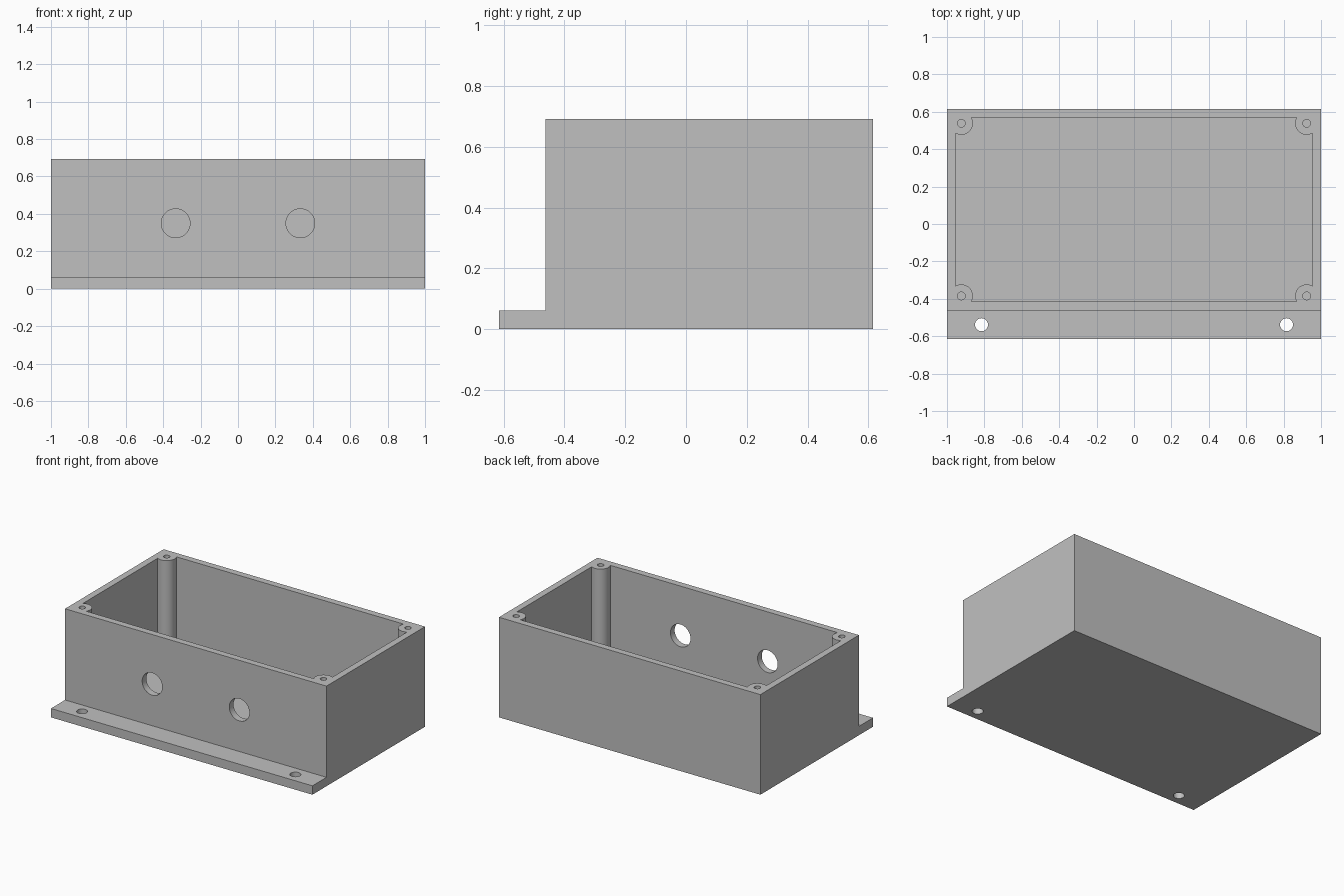
import bpy, bmesh, math
from mathutils import Matrix, Vector

if "Cube" in bpy.data.objects:
    bpy.data.objects.remove(bpy.data.objects["Cube"])

U = 1 / 65          # one millimetre of the 130 mm long box
H = 45 * U          # total height
WALL = 3 * U
FRONT = -30 * U     # front wall plane
BACK = 40 * U       # back wall plane
FLANGE = 4 * U      # flange thickness

grey = bpy.data.materials.new("light grey")
grey.diffuse_color = (0.53, 0.53, 0.53, 1)
grey.use_nodes = True
grey.node_tree.nodes["Principled BSDF"].inputs["Base Color"].default_value = grey.diffuse_color


def make_object(name, bm):
    bmesh.ops.recalc_face_normals(bm, faces=bm.faces)
    mesh = bpy.data.meshes.new(name)
    bm.to_mesh(mesh)
    bm.free()
    mesh.materials.append(grey)
    obj = bpy.data.objects.new(name, mesh)
    bpy.context.collection.objects.link(obj)
    return obj


def cylinders(name, radius, depth, centres, along_y=False, sides=64):
    bm = bmesh.new()
    turn = Matrix.Rotation(math.pi / 2, 4, 'X') if along_y else Matrix()
    for c in centres:
        bmesh.ops.create_cone(bm, cap_ends=True, segments=sides, radius1=radius,
                              radius2=radius, depth=depth,
                              matrix=Matrix.Translation(c) @ turn)
    return make_object(name, bm)


def cut(target, cutter):
    mod = target.modifiers.new("cut", 'BOOLEAN')
    mod.operation, mod.solver, mod.object = 'DIFFERENCE', 'EXACT', cutter
    bpy.context.view_layer.objects.active = target
    bpy.ops.object.modifier_apply(modifier=mod.name)
    bpy.data.objects.remove(cutter)


# Box with front flange: L-shaped side profile swept along x
bm = bmesh.new()
profile = [(-BACK, 0), (BACK, 0), (BACK, H), (FRONT, H), (FRONT, FLANGE), (-BACK, FLANGE)]
face = bm.faces.new([bm.verts.new((-1, y, z)) for y, z in profile])
swept = bmesh.ops.extrude_face_region(bm, geom=[face])
bmesh.ops.translate(bm, vec=(2, 0, 0),
                    verts=[g for g in swept["geom"] if isinstance(g, bmesh.types.BMVert)])
enclosure = make_object("enclosure", bm)

# Cavity, leaving round screw posts in the corners
bm = bmesh.new()
top = H + 0.1
size = Vector((2 - 2 * WALL, BACK - FRONT - 2 * WALL, top - WALL))
centre = Vector((0, (BACK + FRONT) / 2, (top + WALL) / 2))
bmesh.ops.create_cube(bm, size=1, matrix=Matrix.Translation(centre) @ Matrix.Diagonal(size).to_4x4())
cavity = make_object("cavity_cutter", bm)
posts = [(sx * 60 * U, y, H / 2) for sx in (-1, 1) for y in (FRONT + 5 * U, BACK - 5 * U)]
cut(cavity, cylinders("post_cutter", 4 * U, 2, posts))
cut(enclosure, cavity)

# Blind screw holes in the posts, stopping at the floor
screw_depth = H + 0.1 - WALL
screws = [(x, y, WALL + screw_depth / 2) for x, y, z in posts]
cut(enclosure, cylinders("screw_hole_cutter", 1.35 * U, screw_depth, screws, sides=32))

# Cable holes through the front wall
cables = [(sx / 3, FRONT + WALL / 2, 0.35) for sx in (-1, 1)]
cut(enclosure, cylinders("cable_hole_cutter", 5 * U, WALL * 2, cables, along_y=True))

# Mounting holes through the flange
mounts = [(sx * 53 * U, -35 * U, FLANGE / 2) for sx in (-1, 1)]
cut(enclosure, cylinders("mount_hole_cutter", 2.25 * U, 0.2, mounts))

# Smooth the round walls, keep the edges crisp
bpy.ops.object.select_all(action='DESELECT')
enclosure.select_set(True)
bpy.context.view_layer.objects.active = enclosure
bpy.ops.object.shade_smooth_by_angle(angle=math.radians(30))
